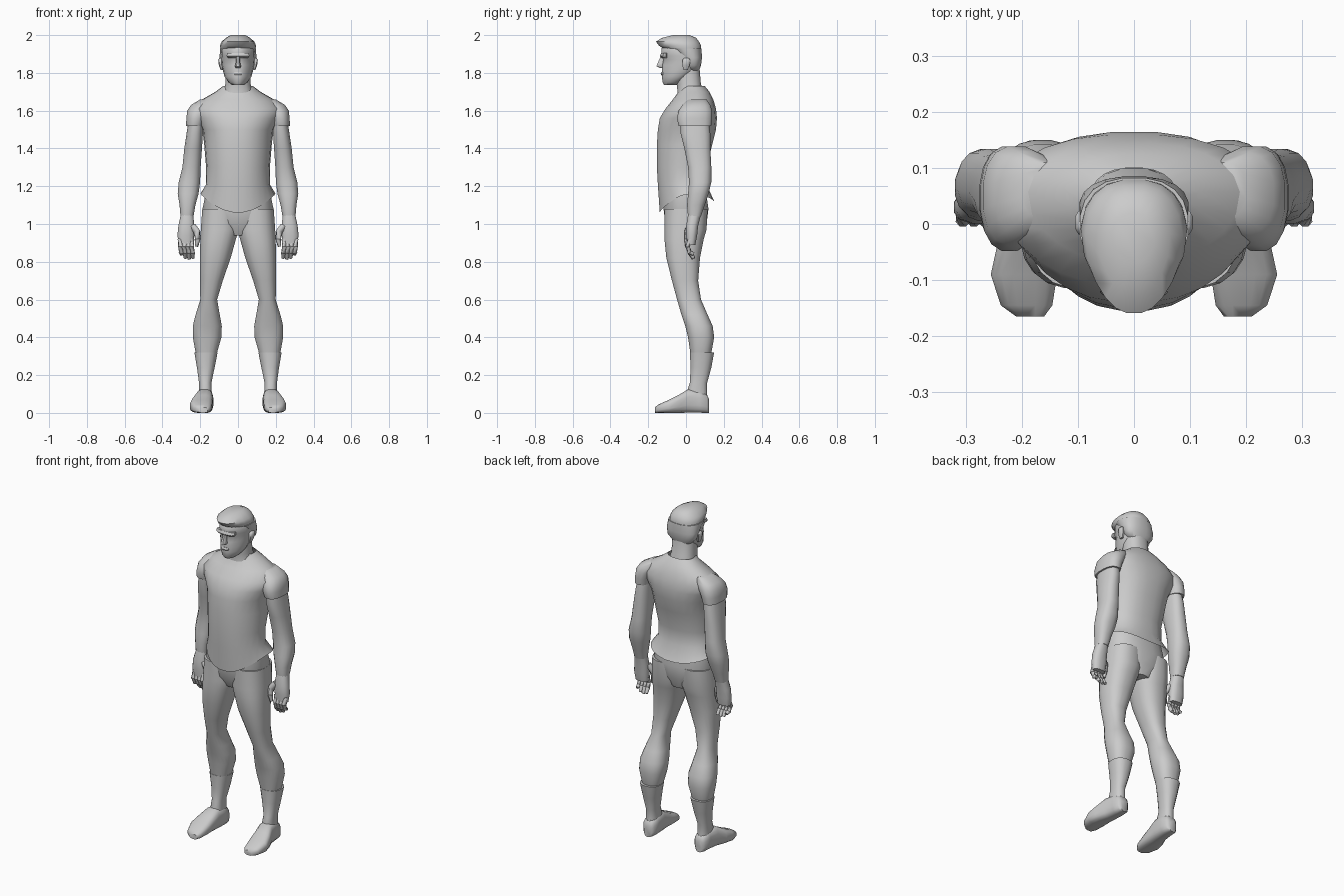
import bpy
import bmesh
import math
from mathutils import Vector

cube = bpy.data.objects.get("Cube")
if cube:
    bpy.data.objects.remove(cube, do_unlink=True)

grey = bpy.data.materials.new("plain_grey")
grey.use_nodes = True
shade = (0.6, 0.6, 0.6, 1)
grey.diffuse_color = shade
grey.node_tree.nodes["Principled BSDF"].inputs["Base Color"].default_value = shade


def finish(name, bm, angle=50):
    """Turn a bmesh into a smooth-shaded grey object."""
    bmesh.ops.recalc_face_normals(bm, faces=bm.faces)
    mesh = bpy.data.meshes.new(name)
    bm.to_mesh(mesh)
    bm.free()
    mesh.materials.append(grey)
    obj = bpy.data.objects.new(name, mesh)
    bpy.context.collection.objects.link(obj)
    bpy.ops.object.select_all(action='DESELECT')
    obj.select_set(True)
    bpy.context.view_layer.objects.active = obj
    bpy.ops.object.shade_smooth_by_angle(angle=math.radians(angle))
    return obj


def power(value, exponent):
    return math.copysign(abs(value) ** exponent, value)


def loft(name, rings, along="z", sides=16, square=2.4, taper=0.0,
         flip=1, caps=True, adjust=None):
    """Skin rounded rings given in hundredths: position, then the low and
    high limits of the two cross axes. Taper narrows the front of each ring."""
    bm = bmesh.new()
    loops = []
    for index, (pos, a_low, a_high, b_low, b_high) in enumerate(rings):
        loop = []
        for step in range(sides):
            turn = math.tau * (step + 0.5) / sides
            across = power(math.cos(turn), 2 / square)
            depth = power(math.sin(turn), 2 / square)
            across *= 1 - taper * max(0, -depth)
            a = (a_low + a_high) / 2 + across * (a_high - a_low) / 2
            b = (b_low + b_high) / 2 + depth * (b_high - b_low) / 2
            point = Vector((a, b, pos) if along == "z" else (a, pos, b)) / 100
            if adjust:
                point = adjust(index, point)
            point.x *= flip
            loop.append(bm.verts.new(point))
        loops.append(loop)
    for lower, upper in zip(loops, loops[1:]):
        for i in range(sides):
            j = (i + 1) % sides
            bm.faces.new((lower[i], lower[j], upper[j], upper[i]))
    if caps:
        bm.faces.new(loops[0])
        bm.faces.new(loops[-1])
    return finish(name, bm)


def even(*rings):
    """Rings symmetric about the middle: position, half width, depth limits."""
    return [(z, -half, half, front, back) for z, half, front, back in rings]


def tube(name, points, radii, flip=1, sides=8):
    """Round tapered tube through a few points."""
    bm = bmesh.new()
    points = [Vector(p) / 100 for p in points]
    loops = []
    for i, point in enumerate(points):
        heading = points[min(i + 1, len(points) - 1)] - points[max(i - 1, 0)]
        turn = heading.to_track_quat('Z', 'Y')
        loop = []
        for step in range(sides):
            angle = math.tau * step / sides
            offset = Vector((math.cos(angle), math.sin(angle), 0)) * radii[i] / 100
            spot = point + turn @ offset
            spot.x *= flip
            loop.append(bm.verts.new(spot))
        loops.append(loop)
    for lower, upper in zip(loops, loops[1:]):
        for i in range(sides):
            j = (i + 1) % sides
            bm.faces.new((lower[i], lower[j], upper[j], upper[i]))
    bm.faces.new(loops[0])
    bm.faces.new(loops[-1])
    return finish(name, bm)


# Shirt with a hem that dips at the front and flares at the hips
def hem(index, point):
    if index == 0:
        side = (point.x / 0.2) ** 2
        point.z = 1.06 + 0.1 * side if point.y < 0 else 1.12 + 0.04 * side
    return point


loft("shirt", even(
    (110, 20, -14, 15), (121, 17, -15, 11), (130, 17, -15.5, 11),
    (142, 18, -15.5, 14), (150, 19, -15, 16), (156, 22, -14, 16.5),
    (161, 24, -11, 16), (166, 19, -7, 14.5), (170, 12, -4, 12.5),
    (173, 8, -3, 10)), sides=24, taper=0.2, caps=False, adjust=hem)

# Hips under the shirt
loft("hips", even((94, 6, -8, 9), (100, 15, -11, 11), (108, 19, -12, 12),
                  (122, 16, -12, 10)), sides=20)

# Neck and head
loft("neck", even((163, 10, -6, 10), (169, 8, -4.5, 10), (174, 6.8, -5, 8),
                  (186, 7, -6, 7)))
loft("head", even(
    (173.5, 3, -11.5, -5), (175, 5, -12.5, -2), (178, 7.2, -12.8, 2),
    (181, 8, -12.8, 6), (184, 8.7, -12.6, 7.2), (187, 9, -12, 8),
    (189, 9.2, -13.3, 8.2), (193, 9.2, -13, 8), (197, 7, -10, 6)),
    sides=20, taper=0.35)
loft("hair", even(
    (192.5, 9.4, -11.5, 8), (194.5, 9.6, -14.5, 8), (196.5, 8.8, -16, 7),
    (198.5, 6.5, -13, 5.5), (200, 4, -7, 2)), sides=20, taper=0.3)
loft("hair_back", even((181, 6, 0, 6.8), (184, 9, -1, 8), (188, 9.8, -3, 8.5),
                       (193, 9.7, -9, 8.3)), sides=20)
loft("nose", even((182.5, 1.2, -13.5, -11), (183.5, 1.8, -15.8, -11),
                  (185, 1.3, -15.2, -11), (189, 0.9, -13.4, -11)), sides=8)
loft("brow", even((188, 5.5, -13, -9), (189, 6.2, -13.9, -9),
                  (190.5, 6, -13.2, -9)), sides=12)
loft("lips", even((178.6, 2, -13, -11), (179.5, 2.5, -13.5, -11),
                  (180.6, 2, -13, -11)), sides=8)

for side, flip in (("left", 1), ("right", -1)):
    # Ear
    loft(side + "_ear", [(181.5, 8, 9.2, -1.5, 1), (184, 8, 10.2, -2, 2),
                         (187, 8, 10.6, -2, 2.5), (188, 8, 9.8, -1, 1.5)],
         sides=8, flip=flip)

    # Sleeve capping the shoulder
    loft(side + "_sleeve", [
        (152, 18, 27.6, -4, 13.5), (156, 17, 27.4, -5, 14),
        (160, 15, 27, -4, 14), (163, 13, 25, -2, 13),
        (166, 12, 20, 1, 11)], flip=flip)

    # Arm down to the wrist
    loft(side + "_arm", [
        (104, 23.5, 30.5, 1, 8), (110, 22.5, 31, 0.5, 10),
        (116, 20.8, 32, 1, 12), (122, 20, 31.5, 1.5, 13.5),
        (130, 19.7, 29.5, 1, 13.5), (140, 19, 28.5, -1, 13),
        (148, 18.5, 27.3, -3, 13), (156, 18, 26, -3, 12)], flip=flip)

    # Hand with thumb and four curled fingers
    loft(side + "_palm", [
        (89, 23.5, 31.5, 0.5, 5), (94, 23, 32.2, 0, 6),
        (99, 23, 31.7, 0, 6.5), (105, 23.6, 30.4, 1, 8)],
        sides=12, flip=flip)
    tube(side + "_thumb", [(24, 2, 99), (21.8, 1, 96), (21.3, 0.5, 92),
                           (22, 0.5, 88)], (1.8, 1.9, 1.5, 0.9), flip)
    for number, tip in enumerate((82, 81.5, 82, 84)):
        x = 24.5 + number * 2
        tube(f"{side}_finger_{number + 1}",
             [(x, 2.2, 92), (x, 0.8, 88), (x - 0.4, 2, 85), (x - 0.6, 4, tip)],
             (1.5, 1.35, 1.3, 0.9), flip)

    # Leg from hip to boot
    loft(side + "_leg", [
        (28, 12, 21.5, 3, 12.5), (32, 11, 22.5, 2.2, 13.5),
        (40, 8.7, 24, 1, 15), (46, 8.5, 24, -0.5, 14.2),
        (52, 9.6, 22.5, -2.5, 11.5), (60, 11, 20, -4.8, 8),
        (70, 8, 20.2, -7.5, 6.5), (82, 3.8, 20.3, -10.5, 7.5),
        (92, 1, 20, -11.5, 9.5), (97, -0.5, 19.8, -11.5, 11),
        (108, 0, 19, -11.5, 11.5)], sides=20, flip=flip)

    # Boot shaft and foot
    loft(side + "_boot_shaft", [
        (2, 13.5, 20.5, 1, 12), (10, 13.8, 20.8, 0, 11.3),
        (16, 14, 20.7, 2, 11.3), (24, 12.3, 21.8, 2.3, 13.5),
        (32, 10.7, 23.2, 2, 15)], flip=flip)
    loft(side + "_foot", [
        (-16.5, 16, 21, 0, 3), (-14.5, 14.5, 23.8, 0, 4.5),
        (-9, 13.6, 25.6, 0, 7), (-4, 13.4, 24.5, 0, 9.5),
        (1, 13.2, 22.5, 0, 12.5), (7, 13, 21.5, 0, 12),
        (11, 13.5, 21, 0, 10), (12.3, 15, 19.5, 0, 7)],
        along="y", square=3, flip=flip)
